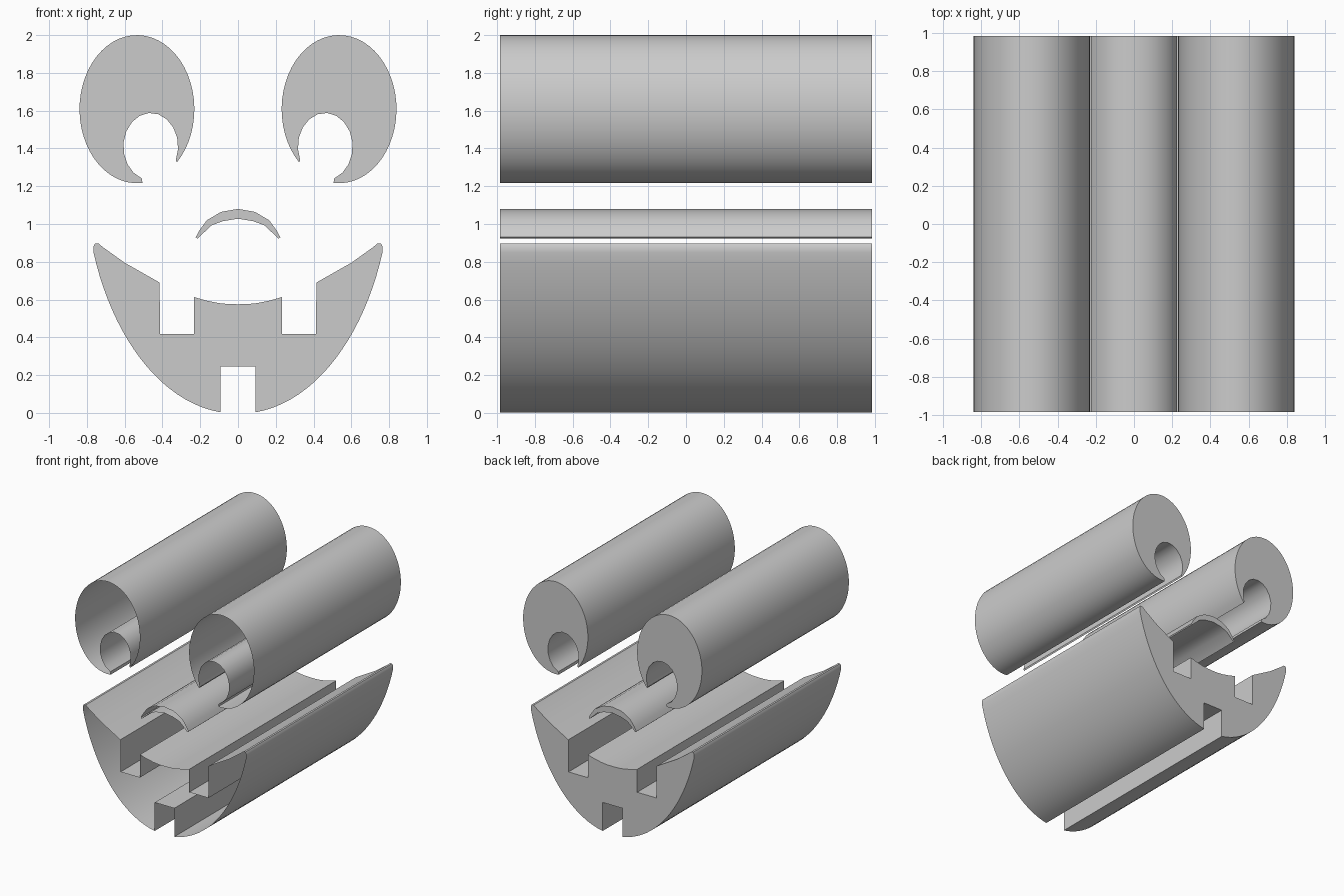
import bpy, bmesh
from math import sin, cos, radians

if "Cube" in bpy.data.objects:
    bpy.data.objects.remove(bpy.data.objects["Cube"])

HALF_DEPTH = 0.985


def arc(cx, cz, rx, rz, a0, a1, n):
    angles = [radians(a0 + (a1 - a0) * i / n) for i in range(n + 1)]
    return [(cx + rx * cos(a), cz + rz * sin(a)) for a in angles]


def bezier(p0, p1, p2, p3, n):
    pts = []
    for i in range(n + 1):
        t = i / n
        s = 1 - t
        w = (s ** 3, 3 * s * s * t, 3 * s * t * t, t ** 3)
        pts.append(tuple(sum(k * p[c] for k, p in zip(w, (p0, p1, p2, p3))) for c in (0, 1)))
    return pts


def mirror(pts):
    return [(-x, z) for x, z in reversed(pts)]


def open_prism(name, pts):
    """Extrude a front outline along y: closed at the back, open at the front."""
    n = len(pts)
    area = sum(pts[i - 1][0] * pts[i][1] - pts[i][0] * pts[i - 1][1] for i in range(n))
    if area < 0:
        pts = pts[::-1]
    bm = bmesh.new()
    front = [bm.verts.new((x, -HALF_DEPTH, z)) for x, z in pts]
    back = [bm.verts.new((x, HALF_DEPTH, z)) for x, z in pts]
    for i in range(n):
        j = (i + 1) % n
        bm.faces.new((front[j], front[i], back[i], back[j]))
    bm.faces.new(back[::-1])
    mesh = bpy.data.meshes.new(name)
    bm.to_mesh(mesh)
    bm.free()
    obj = bpy.data.objects.new(name, mesh)
    bpy.context.collection.objects.link(obj)
    bpy.ops.object.select_all(action='DESELECT')
    obj.select_set(True)
    bpy.context.view_layer.objects.active = obj
    bpy.ops.object.shade_smooth_by_angle(angle=radians(30))
    return obj


# Eyes: tall ellipses with a round pupil notch open at the bottom
eye = arc(-0.535, 1.608, 0.304, 0.392, -46, 275.5, 48)
eye += arc(-0.462, 1.41, 0.145, 0.178, 251, -24, 14)
open_prism("left_eye", eye)
open_prism("right_eye", mirror(eye))

# Nose: thin arched strip
nose_half = [(0, 1.08), (0.09, 1.064), (0.165, 1.02), (0.205, 0.965), (0.224, 0.93),
             (0.215, 0.922), (0.14, 0.993), (0.08, 1.015), (0, 1.028)]
open_prism("nose", nose_half + mirror(nose_half)[1:-1])

# Mouth: wide grin with two upper gaps and one lower gap
mouth_half = [(0, 0.245), (0.092, 0.245)]
mouth_half += bezier((0.092, 0.003), (0.42, 0.06), (0.67, 0.42), (0.765, 0.85), 20)
mouth_half += [(0.766, 0.88), (0.757, 0.898), (0.74, 0.898), (0.715, 0.877), (0.6, 0.795),
               (0.415, 0.69), (0.413, 0.418), (0.232, 0.418), (0.232, 0.613),
               (0.17, 0.595), (0.1, 0.581), (0.05, 0.576), (0, 0.575)]
open_prism("mouth", mouth_half + mirror(mouth_half)[1:-1])
